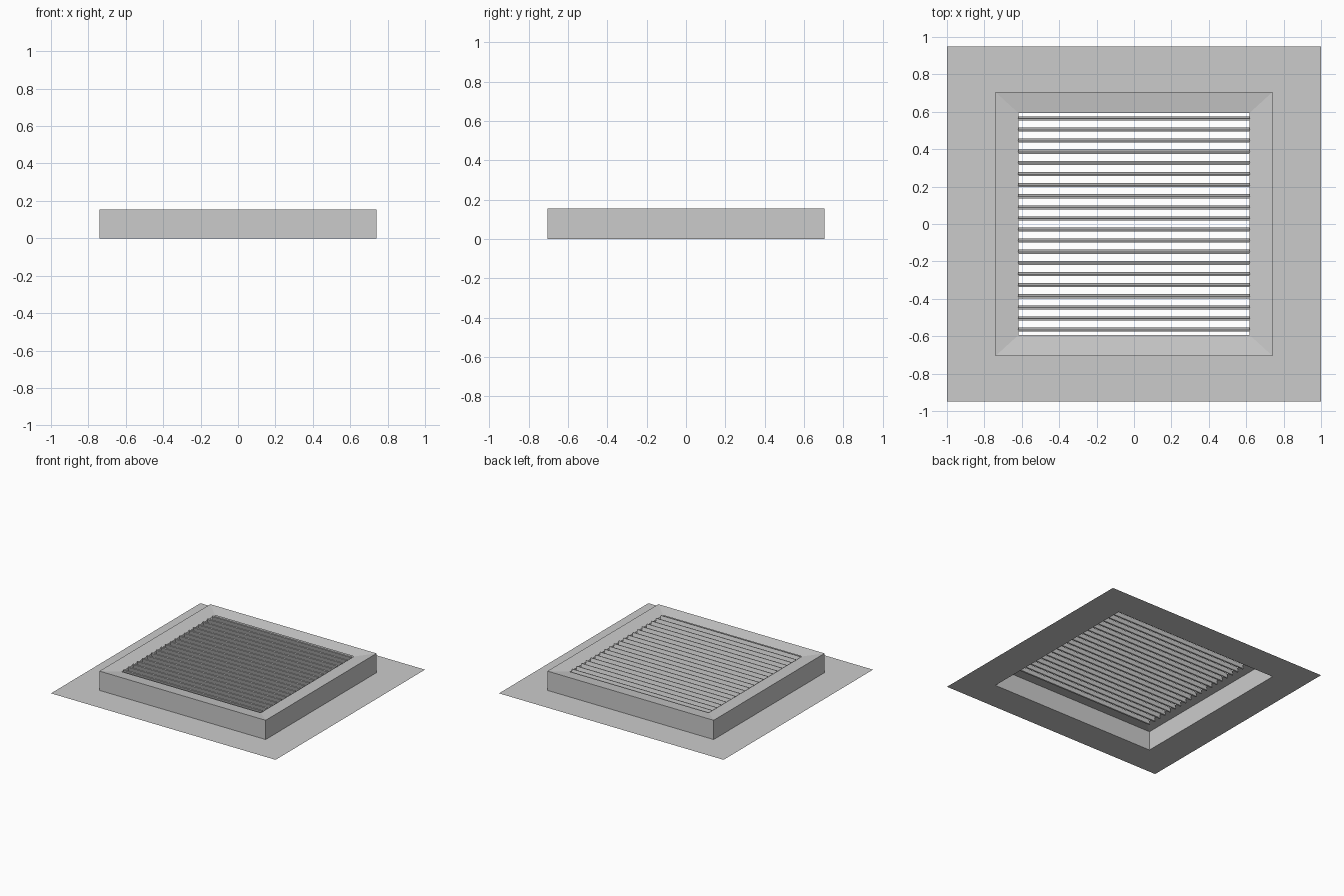
import bpy, bmesh, math
from mathutils import Matrix

if "Cube" in bpy.data.objects:
    bpy.data.objects.remove(bpy.data.objects["Cube"])


def ring_sheet(name, rings):
    """Open shell lofted through rectangles given as (half_x, half_y, z)."""
    bm = bmesh.new()
    loops = []
    for hx, hy, z in rings:
        loops.append([bm.verts.new((sx * hx, sy * hy, z))
                      for sx, sy in ((-1, -1), (1, -1), (1, 1), (-1, 1))])
    for a, b in zip(loops, loops[1:]):
        for i in range(4):
            j = (i + 1) % 4
            bm.faces.new((a[i], a[j], b[j], b[i]))
    return finish(name, bm)


def finish(name, bm):
    mesh = bpy.data.meshes.new(name)
    bm.to_mesh(mesh)
    bm.free()
    ob = bpy.data.objects.new(name, mesh)
    bpy.context.collection.objects.link(ob)
    return ob


# Thin sheet: mounting flange, upright walls, top rim sloping gently inward
ring_sheet("vent_frame", [
    (1.0, 0.95, 0.0),
    (0.74, 0.705, 0.0),
    (0.74, 0.705, 0.155),
    (0.617, 0.593, 0.14),
])

# Louvre slats: thin tilted boxes, upper edge leaning to the front
COUNT, PITCH = 20, 0.0594
SLAT_LENGTH, THICK, HEIGHT = 1.24, 0.01, 0.045
for k in range(COUNT):
    y = (k - (COUNT - 1) / 2) * PITCH
    bm = bmesh.new()
    bmesh.ops.create_cube(bm, size=1, matrix=(
        Matrix.Translation((0, y, 0.127))
        @ Matrix.Rotation(math.radians(16), 4, 'X')
        @ Matrix.Diagonal((SLAT_LENGTH, THICK, HEIGHT, 1))))
    finish(f"louvre_slat_{k + 1:02d}", bm)
